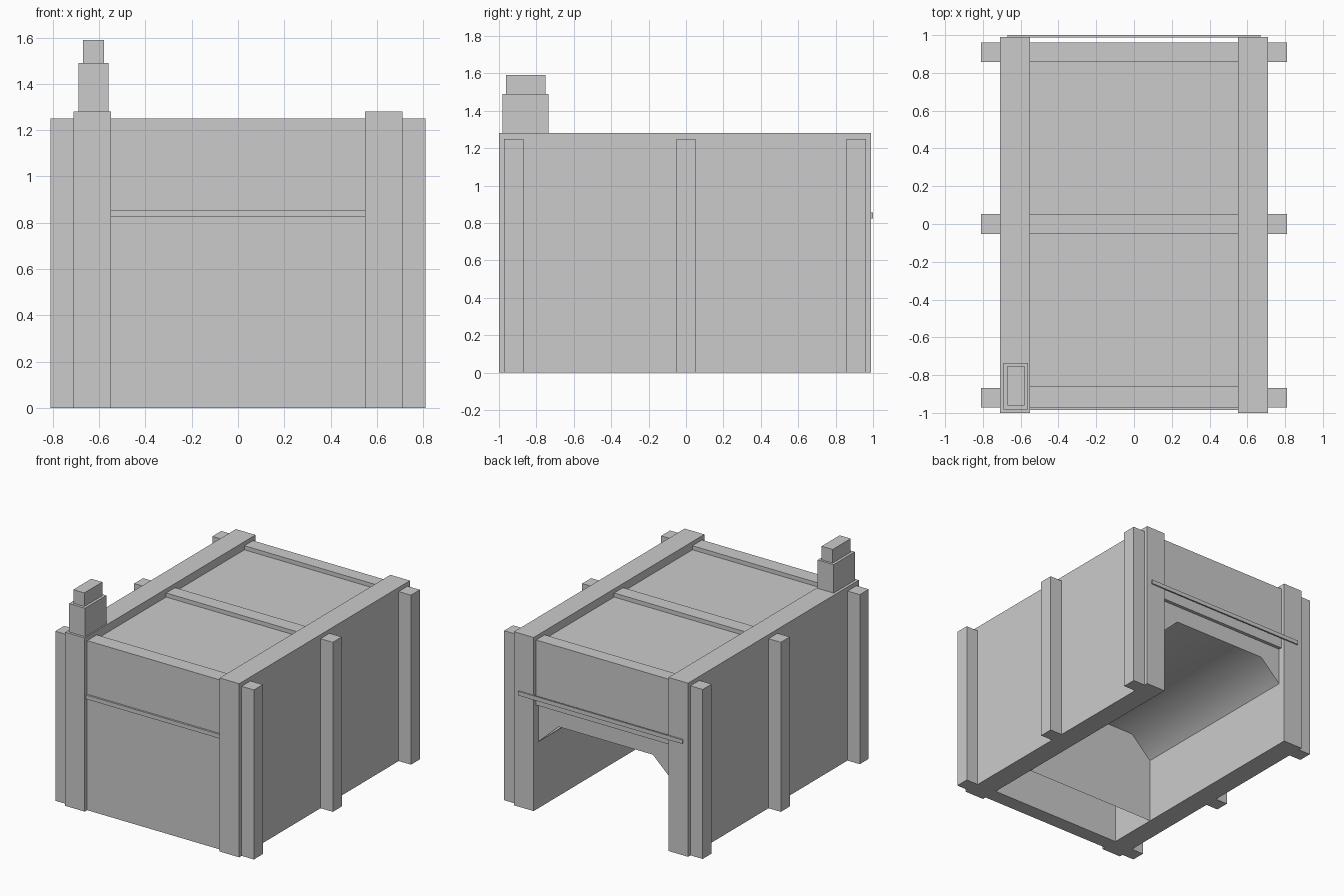
import bpy, bmesh
from math import radians

if "Cube" in bpy.data.objects:
    bpy.data.objects.remove(bpy.data.objects["Cube"])


def box(name, x, y, z):
    """Box from (min, max) ranges on each axis."""
    bm = bmesh.new()
    bmesh.ops.create_cube(bm, size=1)
    for v in bm.verts:
        for i, r in enumerate((x, y, z)):
            v.co[i] = r[0] if v.co[i] < 0 else r[1]
    return finish(name, bm)


def finish(name, bm):
    me = bpy.data.meshes.new(name)
    bm.to_mesh(me)
    bm.free()
    ob = bpy.data.objects.new(name, me)
    bpy.context.collection.objects.link(ob)
    return ob


# Side walls and outer brace posts, mirrored left and right
for side, s in (("left", -1), ("right", 1)):
    box(side + "_wall", sorted((s * 0.55, s * 0.71)), (-1.0, 0.99), (0, 1.28))
    for pos, y in (("front", -0.92), ("middle", 0.0), ("back", 0.91)):
        box(f"{side}_{pos}_post", sorted((s * 0.59, s * 0.81)),
            (y - 0.052, y + 0.052), (0, 1.25))

# Front and back panels, roof and its middle beam
inner = (-0.55, 0.55)
box("front_panel", inner, (-0.972, -0.86), (0, 1.25))
box("back_panel", inner, (0.86, 0.96), (0.77, 1.25))
box("roof_panel", inner, (-0.86, 0.86), (1.19, 1.22))
box("roof_middle_beam", inner, (-0.052, 0.052), (1.19, 1.25))

# Horizontal rods
box("front_rod", inner, (-0.986, -0.972), (0.825, 0.855))
box("back_rod", (-0.67, 0.67), (0.988, 1.0), (0.825, 0.855))

# Chimney, two stacked blocks
box("chimney_base", (-0.69, -0.56), (-0.982, -0.735), (1.28, 1.49))
box("chimney_top", (-0.67, -0.58), (-0.962, -0.752), (1.49, 1.59))

# Firebox: vaulted ceiling, inner end wall and arched mouth plate
arch = [(-0.55, 0.49), (-0.385, 0.645), (0.385, 0.645), (0.55, 0.49)]
y_end, y_mouth = -0.48, 0.935
bm = bmesh.new()
far = [bm.verts.new((x, y_end, z)) for x, z in arch]
near = [bm.verts.new((x, y_mouth, z)) for x, z in arch]
for i in range(3):
    f = bm.faces.new((far[i], near[i], near[i + 1], far[i + 1]))
    f.normal_update()
    if f.normal.z > 0:
        f.normal_flip()
    f.smooth = True
finish("vault_ceiling", bm)


def plate(name, profile, y):
    bm = bmesh.new()
    f = bm.faces.new([bm.verts.new((x, y, z)) for x, z in profile])
    f.normal_update()
    if f.normal.y < 0:
        f.normal_flip()
    finish(name, bm)


plate("firebox_end_wall", arch + [(0.55, 0), (-0.55, 0)], y_end)
plate("mouth_plate", arch + [(0.55, 0.8), (-0.55, 0.8)], y_mouth)
